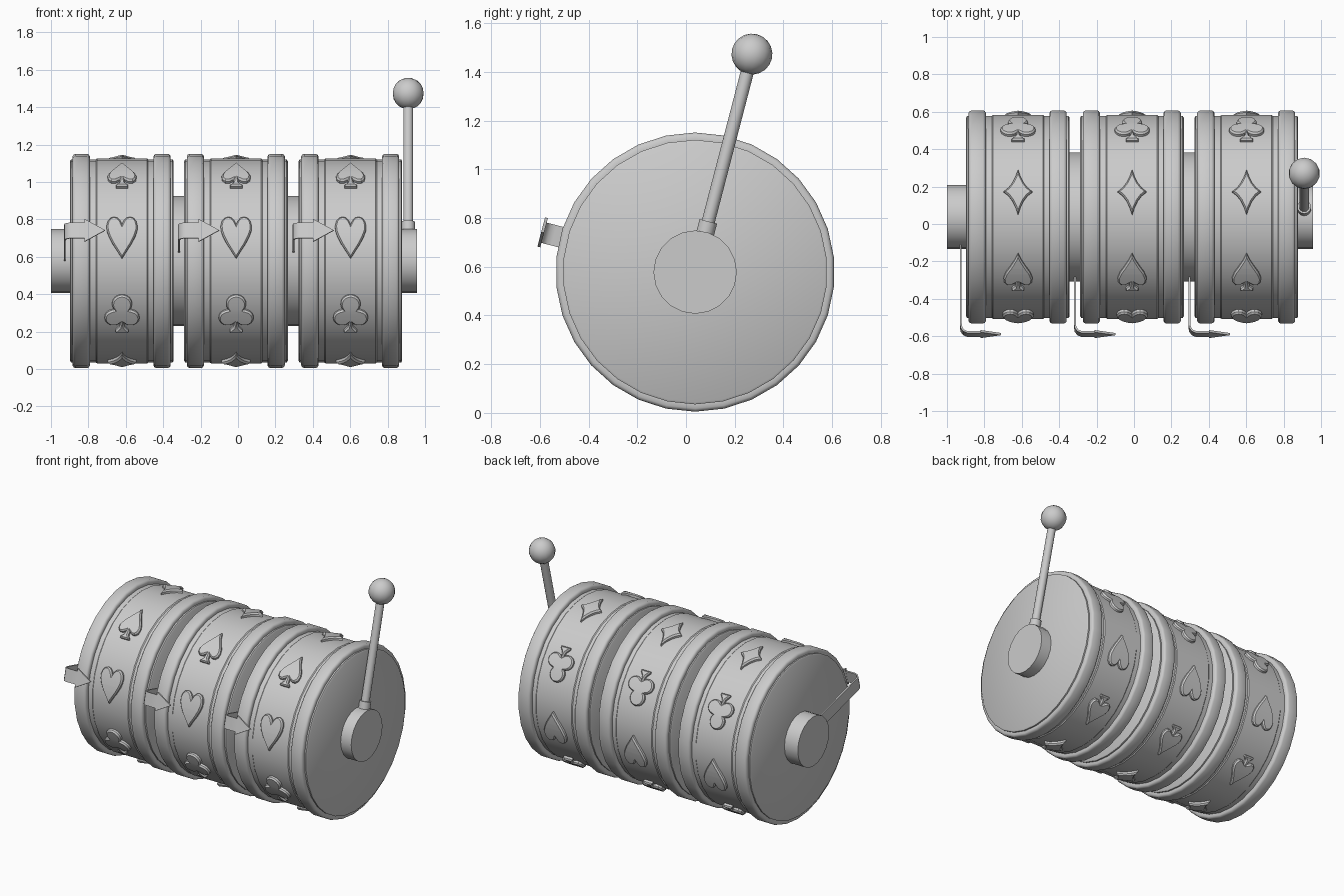
import bpy, bmesh, math
from mathutils import Vector, Matrix

if "Cube" in bpy.data.objects:
    bpy.data.objects.remove(bpy.data.objects["Cube"])

Y0, Z0 = 0.0375, 0.578          # drum axis
CENTRES = [-0.62, -0.01, 0.602]  # three reels
TILT = math.radians(14.6)


def polar(x, r, phi):
    """phi = 0 faces front (-y), 90 degrees is up."""
    return Vector((x, Y0 - r * math.cos(phi), Z0 + r * math.sin(phi)))


def finish(bm, name, angle=35):
    bmesh.ops.recalc_face_normals(bm, faces=bm.faces)
    me = bpy.data.meshes.new(name)
    bm.to_mesh(me)
    bm.free()
    ob = bpy.data.objects.new(name, me)
    bpy.context.collection.objects.link(ob)
    bpy.ops.object.select_all(action='DESELECT')
    ob.select_set(True)
    bpy.context.view_layer.objects.active = ob
    bpy.ops.object.shade_smooth_by_angle(angle=math.radians(angle))
    return ob


def lathe(name, profile, n):
    """Revolve (x, radius) points about the reel axis and cap both ends."""
    bm = bmesh.new()
    off = math.pi / 2
    rings = [[bm.verts.new(polar(x, r, off + 2 * math.pi * i / n)) for i in range(n)]
             for x, r in profile]
    for a, b in zip(rings, rings[1:]):
        for i in range(n):
            j = (i + 1) % n
            bm.faces.new((a[i], a[j], b[j], b[i]))
    bm.faces.new(rings[0])
    bm.faces.new(rings[-1])
    return finish(bm, name)


def arc(cx, cy, r, a0, a1, n):
    return [(cx + r * math.cos(math.radians(a0 + (a1 - a0) * i / n)),
             cy + r * math.sin(math.radians(a0 + (a1 - a0) * i / n))) for i in range(n + 1)]


# Right halves of the suit outlines, top to bottom
HEART = [(0, .072), (.009, .092), (.025, .110), (.043, .115), (.062, .108), (.076, .090),
         (.083, .062), (.081, .035), (.070, .003), (.050, -.037), (.024, -.078), (0, -.117)]
SPADE = [(0, .122), (.018, .083), (.042, .042), (.064, .008), (.077, -.027), (.074, -.055),
         (.058, -.073), (.035, -.073), (.013, -.058), (.016, -.085), (.033, -.102),
         (.033, -.114), (0, -.114)]
DIAMOND = [(0, .127), (.013, .086), (.030, .050), (.050, .023), (.0775, 0),
           (.050, -.023), (.030, -.050), (.013, -.086), (0, -.127)]
CLUB = (arc(0, .064, .053, 90, -38, 8) + arc(.045, -.020, .048, 75, -140, 11)
        + [(.014, -.080), (.034, -.104), (.034, -.117), (0, -.117)])
SUITS = [("heart", HEART, 13.2), ("spade", SPADE, 57), ("diamond", DIAMOND, 104), ("club", CLUB, 149)]


def suit(name, half, cx, phi):
    """Raised bevelled plate wrapped round the reel."""
    pts = half + [(-x, y) for x, y in reversed(half[1:-1])]
    bm = bmesh.new()
    face = bm.faces.new([bm.verts.new((x, y, .534)) for x, y in pts])
    if face.normal.z < 0 or sum(a[0] * b[1] - b[0] * a[1] for a, b in zip(pts, pts[1:] + pts[:1])) < 0:
        face.normal_flip()
    face.normal_update()
    top = bmesh.ops.extrude_face_region(bm, geom=[face])["geom"]
    bmesh.ops.translate(bm, verts=[g for g in top if isinstance(g, bmesh.types.BMVert)], vec=(0, 0, .025))
    cap = [g for g in top if isinstance(g, bmesh.types.BMFace)]
    bm.normal_update()
    bmesh.ops.inset_region(bm, faces=cap, thickness=.008, depth=0, use_even_offset=True)
    bmesh.ops.translate(bm, verts=list({v for f in cap for v in f.verts}), vec=(0, 0, .01))
    for k in range(-3, 4):
        bmesh.ops.bisect_plane(bm, geom=bm.verts[:] + bm.edges[:] + bm.faces[:], dist=1e-5,
                               plane_co=(0, k * .032 + .003, 0), plane_no=(0, 1, 0))
    bmesh.ops.triangulate(bm, faces=bm.faces[:])
    for v in bm.verts:
        x, y, r = v.co
        v.co = polar(cx + x, r, phi + y / .56)
    return finish(bm, name, 25)


def solid(bm, a, b, dr):
    """Not-quite-flat prism between two matching loops."""
    n = len(a)
    bm.faces.new(a)
    bm.faces.new(b)
    for i in range(n):
        j = (i + 1) % n
        bm.faces.new((a[i], a[j], b[j], b[i]))


def pointer(name, cx, r0):
    """Flat bracket rising from the hub, bent over into an arrow."""
    bm = bmesh.new()
    t = .005
    path = [(-.306, r0), (-.306, .60), (-.302, .622), (-.290, .638), (-.270, .647), (-.195, .647)]
    frame = Matrix.Translation((cx, Y0, Z0)) @ Matrix.Rotation(-TILT, 4, 'X')
    rings = []
    for i, (x, r) in enumerate(path):
        p, q = Vector(path[max(i - 1, 0)]), Vector(path[min(i + 1, len(path) - 1)])
        d = (q - p).normalized()
        nx, nr = -d.y * t, d.x * t
        rings.append([bm.verts.new(frame @ Vector((x + s * nx, -(r + s * nr), w)))
                      for s, w in ((-1, -.043), (1, -.043), (1, .043), (-1, .043))])
    for a, b in zip(rings, rings[1:]):
        for i in range(4):
            j = (i + 1) % 4
            bm.faces.new((a[i], a[j], b[j], b[i]))
    bm.faces.new(rings[0])
    bm.faces.new(rings[-1])
    head = [(-.200, -.062), (-.090, 0), (-.200, .062)]
    lo, hi = ([bm.verts.new(frame @ Vector((x, -r, w))) for x, w in head] for r in (.641, .653))
    solid(bm, lo, hi, 0)
    return finish(bm, name, 30)


# Reels with rounded rims, suits and pointers
RIM = [(0, .543), (0, .560), (.006, .569), (.016, .573)]
for n, cx in enumerate(CENTRES, 1):
    prof = [(-.278, .534), (-.272, .543)]
    for a, b in ((-.264, -.172), (.168, .260)):
        prof += [(a + x, r) for x, r in RIM] + [(b - x, r) for x, r in reversed(RIM)]
        if a < 0:
            prof += [(-.140, .543), (-.134, .548), (.134, .548), (.140, .543)]
    prof += [(.270, .543), (.276, .534)]
    lathe(f"reel_{n}", [(cx + x, r) for x, r in prof], 30)
    for name, half, deg in SUITS:
        for k in (0, 180):
            suit(f"{name}_{n}_{'back' if k else 'front'}", half, cx, math.radians(deg + k))
    pointer(f"pointer_{n}", cx, .15 if n == 1 else .33)

# Hubs: small at the ends, wide between reels
lathe("left_hub", [(-1.0, .171), (-.89, .171)], 20)
lathe("right_hub", [(.87, .171), (.958, .171)], 20)
lathe("inner_hub_1", [(-.36, .347), (-.27, .347)], 30)
lathe("inner_hub_2", [(.25, .347), (.34, .347)], 30)

# Lever: collar, rod and ball, leaning back along a radius
LX = .91
lever_dir = Vector((0, math.sin(TILT), math.cos(TILT)))
rot = Matrix.Rotation(-TILT, 4, 'X')


def rod(name, r, a, b):
    bm = bmesh.new()
    mat = Matrix.Translation(Vector((LX, Y0, Z0)) + lever_dir * (a + b) / 2) @ rot
    bmesh.ops.create_cone(bm, cap_ends=True, segments=14, radius1=r, radius2=r, depth=b - a, matrix=mat)
    return finish(bm, name)


rod("lever_collar", .037, .15, .215)
rod("lever_rod", .027, .16, .90)
bm = bmesh.new()
bmesh.ops.create_uvsphere(bm, u_segments=14, v_segments=10, radius=.084,
                          matrix=Matrix.Translation(Vector((LX, Y0, Z0)) + lever_dir * .925) @ rot)
finish(bm, "lever_ball")
